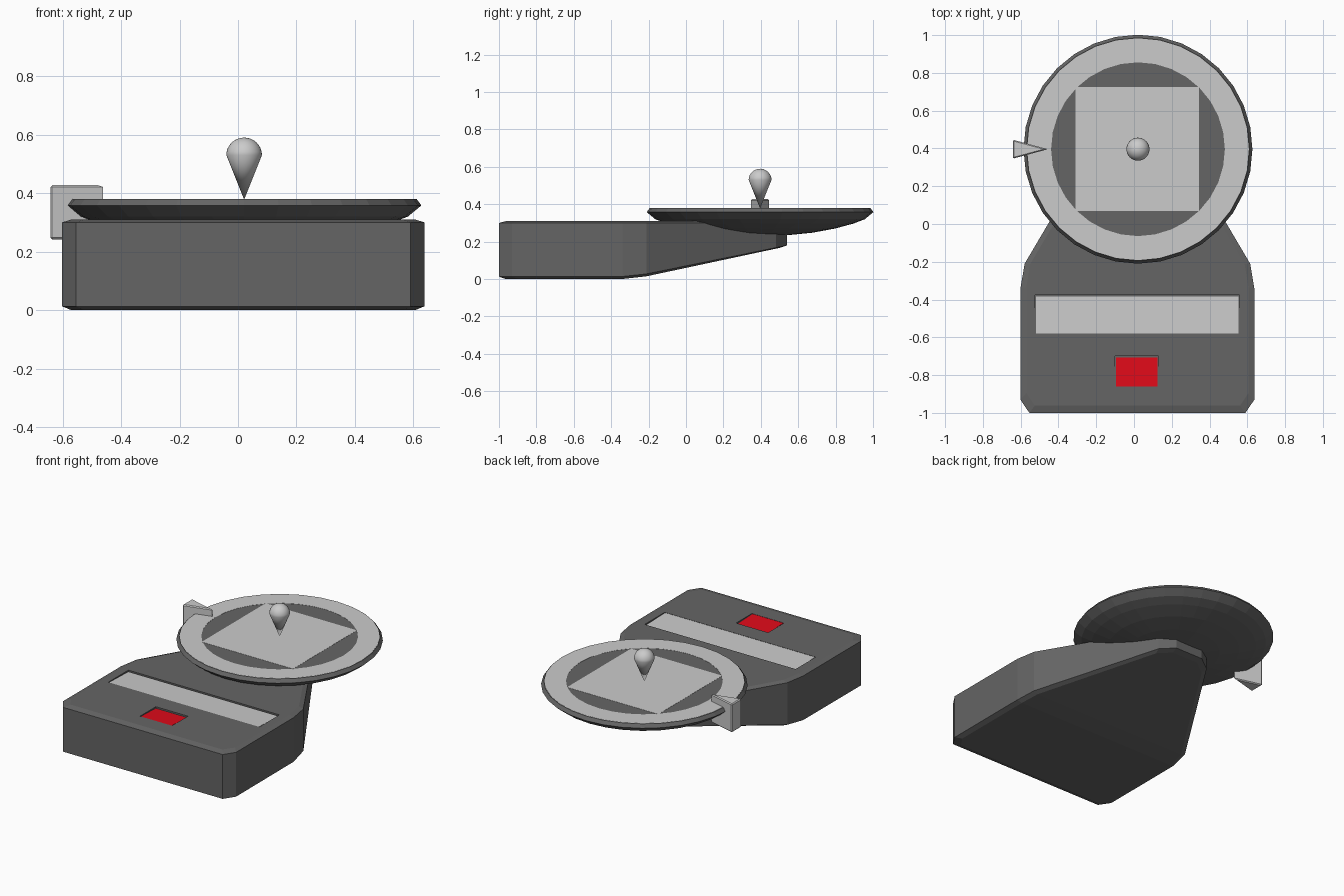
import bpy, bmesh, math

if "Cube" in bpy.data.objects:
    bpy.data.objects.remove(bpy.data.objects["Cube"])

CX, CY = 0.018, 0.40      # body centre line, dish centre


def material(name, rgb):
    m = bpy.data.materials.new(name)
    m.diffuse_color = (*rgb, 1)
    m.use_nodes = True
    m.node_tree.nodes["Principled BSDF"].inputs["Base Color"].default_value = m.diffuse_color
    return m


DARK = material("dark_grey", (0.13, 0.13, 0.13))
LIGHT = material("light_grey", (0.8, 0.8, 0.8))
RED = material("red", (0.75, 0.003, 0.01))


def finish(name, bm, mat):
    bmesh.ops.recalc_face_normals(bm, faces=bm.faces)
    me = bpy.data.meshes.new(name)
    bm.to_mesh(me)
    bm.free()
    me.materials.append(mat)
    ob = bpy.data.objects.new(name, me)
    bpy.context.collection.objects.link(ob)
    return ob


def lathe(name, profile, sides, mat, closed=False):
    """Spin (radius, z) points around the dish axis."""
    bm = bmesh.new()
    vs = [bm.verts.new((r, 0, z)) for r, z in profile]
    pairs = list(zip(vs, vs[1:])) + ([(vs[-1], vs[0])] if closed else [])
    es = [bm.edges.new(p) for p in pairs]
    bmesh.ops.spin(bm, geom=vs + es, axis=(0, 0, 1), cent=(0, 0, 0),
                   steps=sides, angle=math.tau)
    bmesh.ops.remove_doubles(bm, verts=bm.verts, dist=1e-5)
    bmesh.ops.translate(bm, verts=bm.verts, vec=(CX + 0.003, CY - 0.004, 0))
    return finish(name, bm, mat)


def prism(name, pts, z0, z1, mat, bevel=0):
    bm = bmesh.new()
    f = bm.faces.new([bm.verts.new((x, y, z0)) for x, y in pts])
    ex = bmesh.ops.extrude_face_region(bm, geom=[f])["geom"]
    top = [v for v in ex if isinstance(v, bmesh.types.BMVert)]
    bmesh.ops.translate(bm, verts=top, vec=(0, 0, z1 - z0))
    bmesh.ops.recalc_face_normals(bm, faces=bm.faces)
    if bevel:
        bmesh.ops.bevel(bm, geom=bm.edges[:], offset=bevel, segments=1,
                        affect='EDGES')
    return finish(name, bm, mat)


def rect(x0, x1, y0, y1):
    return [(x0, y0), (x1, y0), (x1, y1), (x0, y1)]


# Body: mirrored outline, wedge-shaped underside, chamfered top and bottom
half = [(0.572, -1, 0.013), (0.619, -0.93, 0.013), (0.619, -0.34, 0.014),
        (0.597, -0.21, 0.028), (0.19, 0.48, 0.168), (0.10, 0.54, 0.180)]


def ring(bm, scale, zfun):
    rows = []
    for x, y, zb in half:
        yy = -0.23 + (y + 0.23) * scale
        rows.append([bm.verts.new((CX + s * x * scale, yy, zfun(zb)))
                     for s in (-1, 1)])
    return rows


bm = bmesh.new()
levels = [ring(bm, 0.95, lambda z: z - 0.013), ring(bm, 1, lambda z: z),
          ring(bm, 1, lambda z: 0.30), ring(bm, 0.95, lambda z: 0.31)]
# shorten the wall at the tip so it stays under the dish
for rows in (levels[0], levels[-1]):
    for a, b in zip(rows, rows[1:]):
        bm.faces.new((a[0], a[1], b[1], b[0]))
for low, high in zip(levels, levels[1:]):
    loops = [[r[1] for r in L] + [r[0] for r in reversed(L)] for L in (low, high)]
    n = len(loops[0])
    for i in range(n):
        j = (i + 1) % n
        bm.faces.new((loops[0][i], loops[0][j], loops[1][j], loops[1][i]))
body = finish("body", bm, DARK)


# Recessed panels: each floor tilts down toward the rear edge
def recess(name, x0, x1, y0, y1, mat, depth=0.006):
    cutter = prism(name + "_cutter", rect(x0, x1, y0, y1), 0.306, 0.36, DARK)
    for v in cutter.data.vertices:
        if v.co.z < 0.33 and v.co.y > (y0 + y1) / 2:
            v.co.z -= depth
    cutter.hide_render = True
    mod = body.modifiers.new(name, 'BOOLEAN')
    mod.operation, mod.solver, mod.object = 'DIFFERENCE', 'EXACT', cutter
    bpy.context.view_layer.objects.active = body
    bpy.ops.object.modifier_apply(modifier=mod.name)
    bpy.data.objects.remove(cutter)
    panel = prism(name, rect(x0 + 0.005, x1 - 0.005, y0, y1 - 0.008),
                  0.300, 0.3085, mat)
    for v in panel.data.vertices:
        if v.co.y > (y0 + y1) / 2:
            v.co.z -= depth


recess("display", -0.523, 0.559, -0.58, -0.375, LIGHT)
recess("button", -0.1, 0.13, -0.86, -0.698, RED)

# Dish with its top ring and inscribed square plate
lathe("dish", [(0, 0.231), (0.15, 0.235), (0.28, 0.248), (0.40, 0.27),
               (0.50, 0.297), (0.56, 0.32), (0.606, 0.358), (0.590, 0.3795),
               (0, 0.3795)], 32, DARK)
lathe("dish_ring", [(0.46, 0.377), (0.587, 0.377), (0.587, 0.3805),
                    (0.46, 0.3805)], 32, LIGHT, closed=True)
prism("square_plate", rect(CX - 0.327, CX + 0.327, CY - 0.33, CY + 0.324),
      0.377, 0.3805, LIGHT)

# Centre knob: cone on its tip with a round cap
cap = [(0.061 * math.cos(a), 0.53 + 0.06 * math.sin(a))
       for a in (i * math.pi / 16 for i in range(8))]
knob = lathe("centre_knob", [(0, 0.378)] + cap + [(0, 0.59)], 32, LIGHT)
bpy.ops.object.select_all(action='DESELECT')
knob.select_set(True)
bpy.context.view_layer.objects.active = knob
bpy.ops.object.shade_smooth_by_angle(angle=math.radians(40))

# Side pointer
prism("pointer", [(-0.641, 0.346), (-0.455, 0.396), (-0.641, 0.446)],
      0.242, 0.427, LIGHT, bevel=0.006)
